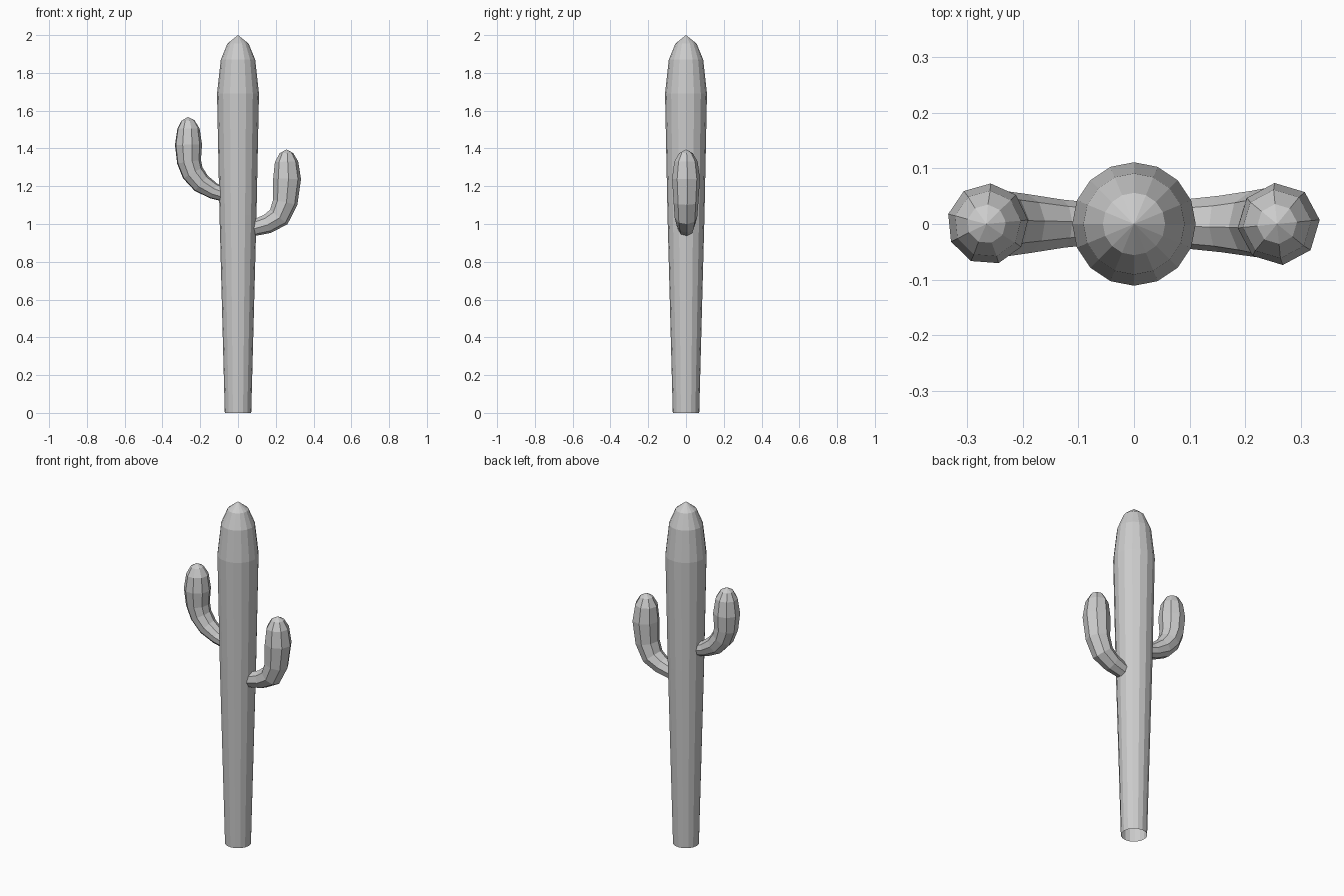
import bpy, bmesh, math
from mathutils import Vector

cube = bpy.data.objects.get("Cube")
if cube:
    bpy.data.objects.remove(cube, do_unlink=True)

# Single flat colour
GREY = (0.6, 0.6, 0.6, 1.0)
mat = bpy.data.materials.new("plain grey")
mat.use_nodes = True
mat.diffuse_color = GREY
mat.node_tree.nodes["Principled BSDF"].inputs["Base Color"].default_value = GREY


def loft(name, path, tip, sides, phase):
    """Sweep rings along (x, z, radius) points in the XZ plane, ending in a point."""
    bm = bmesh.new()
    centres = [Vector((x, 0, z)) for x, z, _ in path] + [Vector((tip[0], 0, tip[1]))]
    rings = []
    for i, (_, _, radius) in enumerate(path):
        tangent = (centres[i + 1] - centres[max(i - 1, 0)]).normalized()
        depth = Vector((0, 1, 0))
        across = depth.cross(tangent)
        ring = []
        for k in range(sides):
            a = phase + math.tau * k / sides
            offset = across * math.cos(a) + depth * math.sin(a)
            ring.append(bm.verts.new(centres[i] + offset * radius))
        rings.append(ring)
    for low, high in zip(rings, rings[1:]):
        for k in range(sides):
            n = (k + 1) % sides
            bm.faces.new((low[k], low[n], high[n], high[k]))
    point = bm.verts.new(centres[-1])
    for k in range(sides):
        bm.faces.new((rings[-1][k], rings[-1][(k + 1) % sides], point))
    bmesh.ops.recalc_face_normals(bm, faces=bm.faces)
    mesh = bpy.data.meshes.new(name)
    bm.to_mesh(mesh)
    bm.free()
    mesh.materials.append(mat)
    obj = bpy.data.objects.new(name, mesh)
    bpy.context.collection.objects.link(obj)
    return obj


# Tapered trunk, open underneath, with a domed top
loft("trunk", [(0, 0, 0.07), (0, 1.05, 0.098), (0, 1.69, 0.111),
               (0, 1.87, 0.091), (0, 1.955, 0.056)], (0, 2.0), 16, 0)

# Lower arm on the left
loft("left_arm", [(0.07, 0.975, 0.042), (0.155, 1.0, 0.051), (0.216, 1.037, 0.06),
                  (0.25, 1.115, 0.066), (0.26, 1.24, 0.074), (0.257, 1.33, 0.062),
                  (0.257, 1.375, 0.036)], (0.257, 1.395), 8, 0.1)

# Higher arm on the right
loft("right_arm", [(-0.07, 1.155, 0.038), (-0.13, 1.175, 0.044), (-0.195, 1.215, 0.054),
                   (-0.24, 1.27, 0.06), (-0.26, 1.33, 0.065), (-0.263, 1.42, 0.073),
                   (-0.263, 1.505, 0.06), (-0.265, 1.548, 0.035)], (-0.265, 1.567), 9, 0.1)
